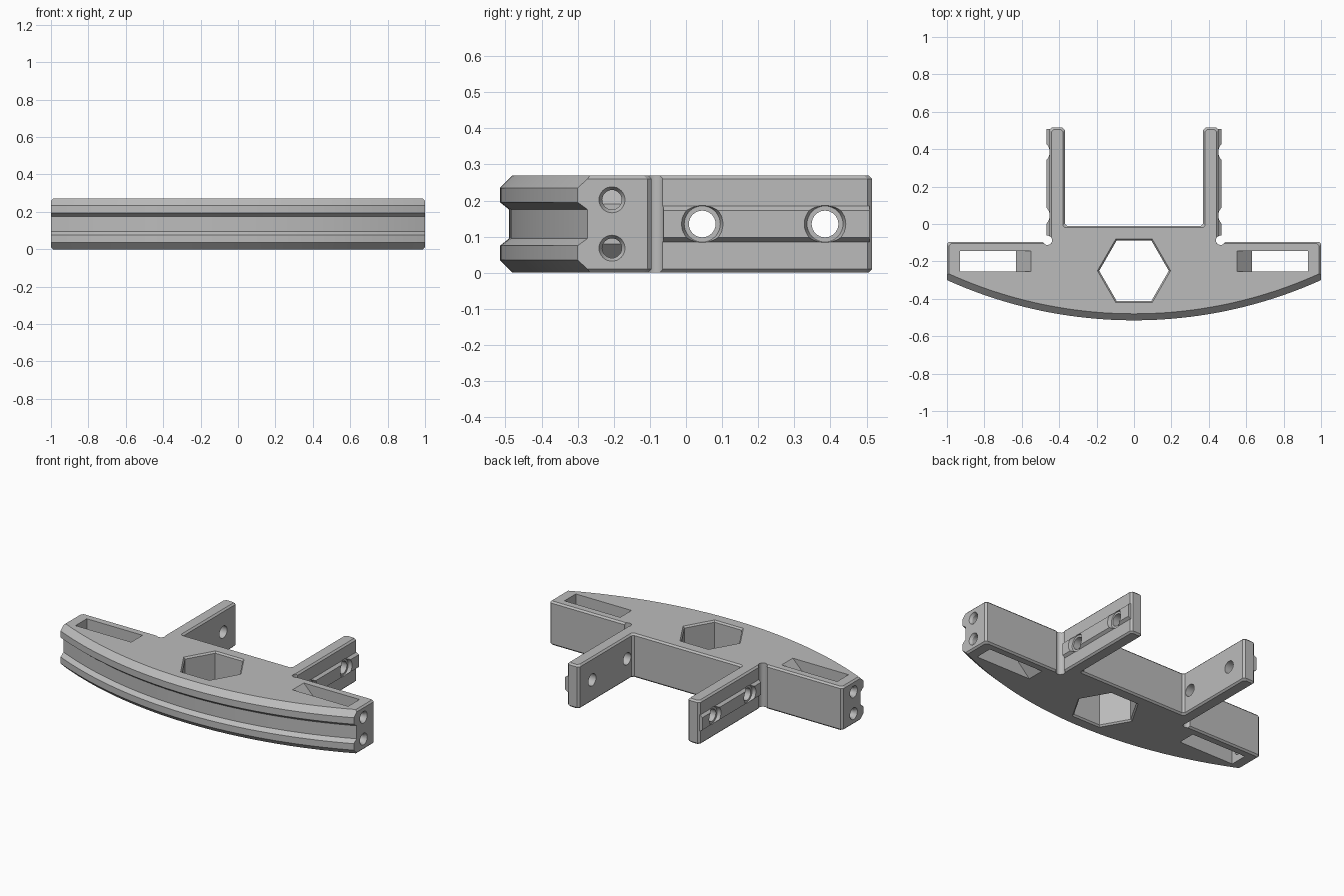
import bpy, bmesh
from math import sqrt, cos, sin, pi
from mathutils import Vector

cube = bpy.data.objects.get("Cube")
if cube:
    bpy.data.objects.remove(cube)

HEIGHT = 0.27
MID = HEIGHT / 2

grey = bpy.data.materials.new("plain grey")
grey.use_nodes = True
grey.diffuse_color = (0.5, 0.5, 0.5, 1)
grey.node_tree.nodes["Principled BSDF"].inputs["Base Color"].default_value = grey.diffuse_color


def loft(name, rings):
    """Skin a stack of matching closed rings and cap both ends."""
    bm = bmesh.new()
    loops = [[bm.verts.new(p) for p in ring] for ring in rings]
    for a, b in zip(loops, loops[1:]):
        for i in range(len(a)):
            j = (i + 1) % len(a)
            bm.faces.new((a[i], a[j], b[j], b[i]))
    bm.faces.new(loops[0][::-1])
    bm.faces.new(loops[-1])
    bmesh.ops.recalc_face_normals(bm, faces=bm.faces)
    mesh = bpy.data.meshes.new(name)
    bm.to_mesh(mesh)
    bm.free()
    mesh.materials.append(grey)
    obj = bpy.data.objects.new(name, mesh)
    bpy.context.collection.objects.link(obj)
    return obj


def circle(centre, radius, axis, sides=32):
    c = Vector(centre)
    u, v = {"X": ((0, 1, 0), (0, 0, 1)), "Z": ((1, 0, 0), (0, 1, 0))}[axis]
    angles = [2 * pi * i / sides for i in range(sides)]
    return [c + radius * (cos(a) * Vector(u) + sin(a) * Vector(v)) for a in angles]


def combine(target, tool, operation="DIFFERENCE"):
    """Apply a boolean and discard the tool."""
    mod = target.modifiers.new("combine", "BOOLEAN")
    mod.operation, mod.object, mod.solver = operation, tool, "EXACT"
    bpy.context.view_layer.objects.active = target
    bpy.ops.object.modifier_apply(modifier=mod.name)
    bpy.data.objects.remove(tool)


def outline(z, front, e):
    """Plan outline: curved front, flat back and two rear arms; e insets the edges."""
    c, steps = 0.012, 24
    half = []
    for i in range(steps + 1):
        x = (1 - e) * i / steps
        half.append((x, 1.918 - sqrt((2.433 - front) ** 2 - x * x)))
    half += [(1 - e, -0.095 - e - c), (1 - e - c, -0.095 - e),
             (0.452 - e, -0.095 - e), (0.452 - e, 0.515 - e - c),
             (0.452 - e - c, 0.515 - e), (0.37 + e + c, 0.515 - e),
             (0.37 + e, 0.515 - e - c), (0.37 + e, -0.01 - e + c),
             (0.37 + e - c, -0.01 - e)]
    full = half + [(-x, y) for x, y in half[:0:-1]]
    return [(x, y, z) for x, y in full]


# Body: stacked outlines give the chamfers and the long front groove
lower = [(0, 0.035, 0.01), (0.01, 0.025, 0), (0.035, 0, 0), (0.075, 0, 0), (0.095, 0.025, 0)]
upper = [(HEIGHT - z, f, e) for z, f, e in reversed(lower)]
body = loft("bumper_bracket", [outline(*level) for level in lower + upper])

# Hexagonal opening with chamfered rims
rim = [(-0.01, 0.205), (0.01, 0.186), (HEIGHT - 0.01, 0.186), (HEIGHT + 0.01, 0.205)]
combine(body, loft("hexagon_cutter", [circle((0, -0.25, z), r, "Z", 6) for z, r in rim]))

for s in (1, -1):
    # Raised rail along the outer face of each arm
    rail = [(0.43, 0.05), (0.452, 0.05), (0.468, 0.038)]
    section = [(x, MID - h) for x, h in rail] + [(x, MID + h) for x, h in reversed(rail)]
    combine(body, loft("rail", [[(s * x, y, z) for x, z in section] for y in (-0.07, 0.508)]), "UNION")

    # Rounded relief in the corner between arm and wing
    combine(body, loft("relief_cutter", [circle((s * 0.463, -0.087, z), 0.025, "Z") for z in (-0.1, 0.4)]))

    # Arm holes with a flared seat through the rail
    for y in (0.045, 0.385):
        seat = ((0.447, 0.05), (0.475, 0.06))
        combine(body, loft("seat_cutter", [circle((s * x, y, MID), r, "X") for x, r in seat]))
        combine(body, loft("hole_cutter", [circle((s * x, y, MID), 0.037, "X") for x in (0.3, 0.6)]))

    # Wing slot whose inner wall swells out at mid height
    slot = [(0.93, -0.02), (0.93, HEIGHT + 0.02), (0.53, HEIGHT + 0.02),
            (0.63, HEIGHT - 0.08), (0.63, 0.08), (0.53, -0.02)]
    combine(body, loft("slot_cutter", [[(s * x, y, z) for x, z in slot] for y in (-0.255, -0.145)]))

    # Screw holes from each end into the slot, with a small countersink
    for z in (0.068, HEIGHT - 0.068):
        screw = ((0.85, 0.027), (0.985, 0.027), (1.005, 0.039))
        combine(body, loft("screw_cutter", [circle((s * x, -0.205, z), r, "X") for x, r in screw]))

# Smooth the curved faces, keep the edges sharp
bpy.ops.object.select_all(action="DESELECT")
body.select_set(True)
bpy.context.view_layer.objects.active = body
bpy.ops.object.shade_smooth_by_angle(angle=pi / 7)
